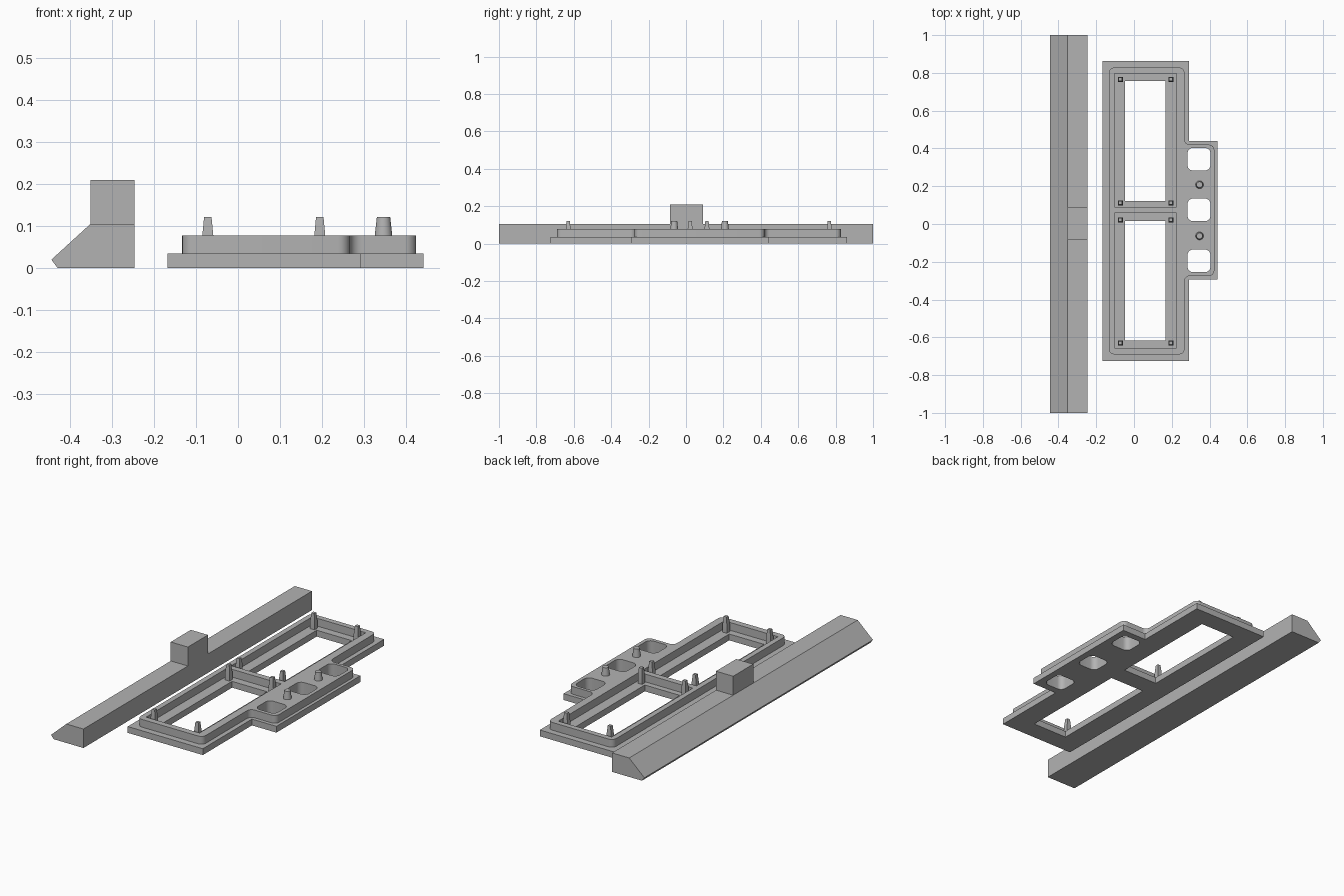
import bpy, bmesh, math
from mathutils import Vector

if "Cube" in bpy.data.objects:
    bpy.data.objects.remove(bpy.data.objects["Cube"])

GREY = bpy.data.materials.new("plain grey")
GREY.diffuse_color = (0.45, 0.45, 0.45, 1)
GREY.use_nodes = True
GREY.node_tree.nodes["Principled BSDF"].inputs["Base Color"].default_value = GREY.diffuse_color


def finish(name, bm):
    bmesh.ops.remove_doubles(bm, verts=bm.verts, dist=1e-5)
    bmesh.ops.recalc_face_normals(bm, faces=bm.faces)
    mesh = bpy.data.meshes.new(name)
    bm.to_mesh(mesh)
    bm.free()
    mesh.materials.append(GREY)
    obj = bpy.data.objects.new(name, mesh)
    bpy.context.collection.objects.link(obj)
    bpy.ops.object.select_all(action='DESELECT')
    obj.select_set(True)
    bpy.context.view_layer.objects.active = obj
    bpy.ops.object.shade_smooth_by_angle(angle=math.radians(30))
    return obj


def rounded(corners, steps=6):
    """Corners are (x, y, radius); works for right-angled outlines."""
    out = []
    for i, (x, y, r) in enumerate(corners):
        p = Vector((x, y))
        if r == 0:
            out.append(p)
            continue
        a = (Vector(corners[i - 1][:2]) - p).normalized() * r
        b = (Vector(corners[(i + 1) % len(corners)][:2]) - p).normalized() * r
        for k in range(steps + 1):
            t = k / steps * math.pi / 2
            out.append(p + a * (1 - math.sin(t)) + b * (1 - math.cos(t)))
    return out


def rect(x0, x1, y0, y1, r=0):
    return rounded([(x0, y0, r), (x1, y0, r), (x1, y1, r), (x0, y1, r)])


def sheet(name, loops, z0, z1):
    """Flat sheet with holes: first loop is the outline."""
    curve = bpy.data.curves.new(name + "_outline", 'CURVE')
    curve.dimensions = '2D'
    curve.fill_mode = 'BOTH'
    curve.extrude = (z1 - z0) / 2
    for loop in loops:
        s = curve.splines.new('POLY')
        s.points.add(len(loop) - 1)
        for pt, p in zip(s.points, loop):
            pt.co = (p.x, p.y, 0, 1)
        s.use_cyclic_u = True
    helper = bpy.data.objects.new(name + "_outline", curve)
    bpy.context.collection.objects.link(helper)
    bpy.context.view_layer.update()
    mesh = helper.to_mesh()
    bm = bmesh.new()
    bm.from_mesh(mesh)
    helper.to_mesh_clear()
    bpy.data.objects.remove(helper)
    bmesh.ops.translate(bm, verts=bm.verts, vec=(0, 0, (z0 + z1) / 2))
    return finish(name, bm)


def loft(name, sections):
    """Closed solid through equal-length rings of points."""
    bm = bmesh.new()
    rings = [[bm.verts.new(p) for p in s] for s in sections]
    bm.faces.new(rings[0])
    bm.faces.new(rings[-1])
    n = len(rings[0])
    for a, b in zip(rings, rings[1:]):
        for i in range(n):
            j = (i + 1) % n
            bm.faces.new((a[i], a[j], b[j], b[i]))
    return finish(name, bm)


def peg(name, x, y, sides, levels):
    """Tapered peg; levels are (z, circumscribed radius)."""
    turn = math.pi / sides
    loft(name, [[(x + r * math.cos(turn + 2 * math.pi * i / sides),
                  y + r * math.sin(turn + 2 * math.pi * i / sides), z)
                 for i in range(sides)] for z, r in levels])


# Long bevelled bar and its block
profile = [(-0.445, 0.02), (-0.43, 0), (-0.247, 0), (-0.247, 0.105), (-0.352, 0.105)]
loft("bevelled_bar", [[(x, y, z) for x, z in profile] for y in (-1, 1)])
block = [(-0.352, -0.086), (-0.247, -0.086), (-0.247, 0.09), (-0.352, 0.09)]
loft("bar_block", [[(x, y, z) for x, y in block] for z in (0.105, 0.21)])

# Base flange and raised frame share the three button holes
button_holes = [rect(0.283, 0.405, y - 0.06, y + 0.06, 0.03) for y in (0.343, 0.075, -0.195)]
flange = rounded([(-0.168, -0.725, 0), (0.292, -0.725, 0), (0.292, -0.295, 0), (0.442, -0.295, 0),
                  (0.442, 0.44, 0), (0.292, 0.44, 0), (0.292, 0.862, 0), (-0.168, 0.862, 0)])
windows = [rect(-0.047, 0.167, 0.122, 0.756), rect(-0.047, 0.167, -0.617, 0.015)]
sheet("base_flange", [flange] + windows + button_holes, 0, 0.035)

R = 0.028
frame = rounded([(-0.133, -0.69, R), (0.267, -0.69, R), (0.267, -0.275, R), (0.425, -0.275, R),
                 (0.425, 0.42, R), (0.267, 0.42, R), (0.267, 0.828, R), (-0.133, 0.828, R)])
pockets = [rect(-0.104, 0.224, 0.09, 0.798), rect(-0.104, 0.224, -0.656, 0.057)]
sheet("raised_frame", [frame] + pockets + button_holes, 0.035, 0.078)

# Square corner pegs on the pocket ledges
for y in (0.766, 0.112, 0.022, -0.63):
    for x in (-0.072, 0.195):
        peg("corner_peg", x, y, 4, [(0.035, 0.0184), (0.078, 0.0184), (0.122, 0.0125)])

# Round pegs between the button holes
for y in (0.208, -0.063):
    peg("round_peg", 0.347, y, 24, [(0.078, 0.021), (0.122, 0.016)])
